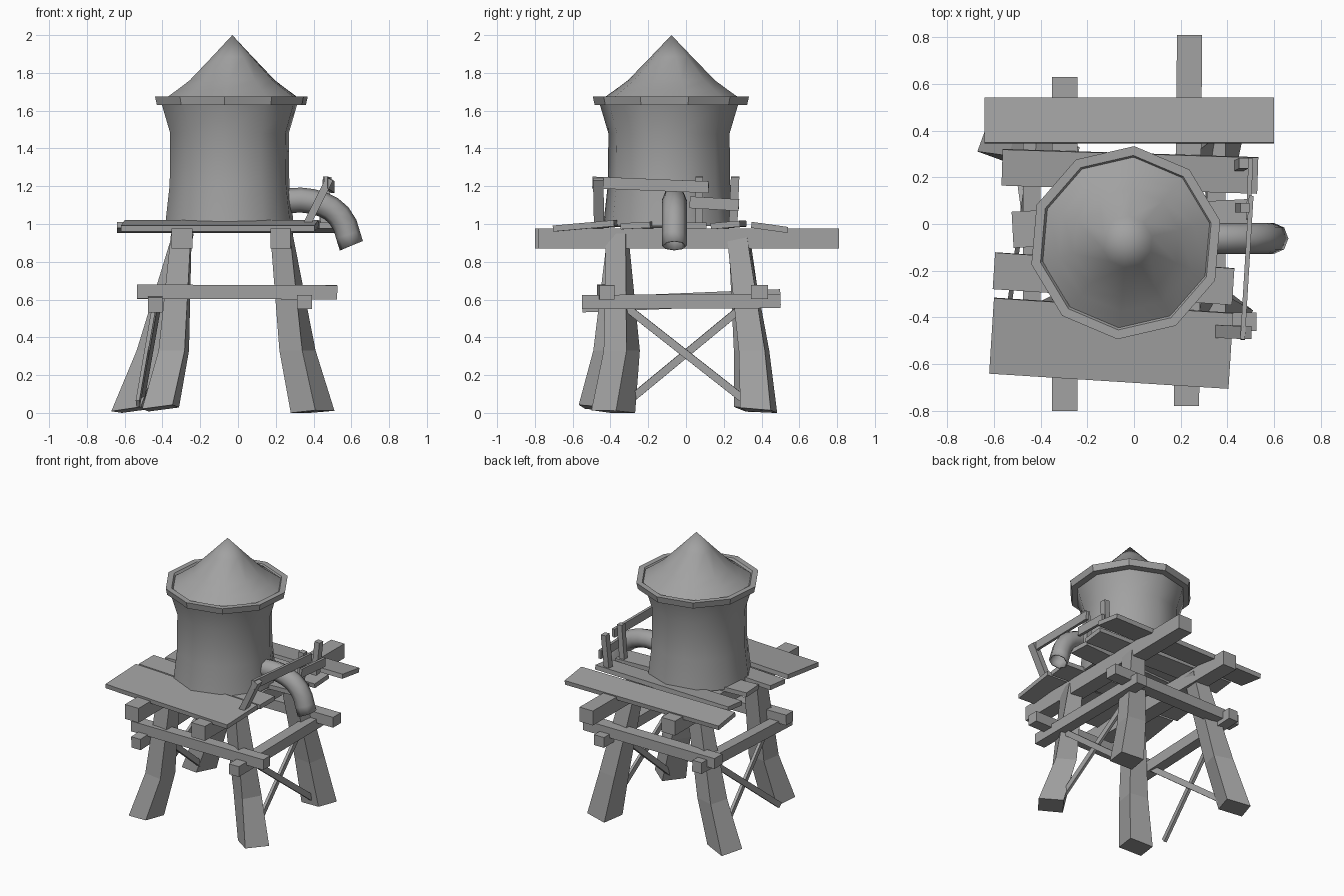
import bpy, bmesh
from math import radians, sin, cos, pi
from mathutils import Vector, Matrix

cube = bpy.data.objects.get("Cube")
if cube:
    bpy.data.objects.remove(cube, do_unlink=True)

grey = bpy.data.materials.new("weathered_grey")
grey.use_nodes = True
COLOR = (0.36, 0.36, 0.36, 1)
grey.diffuse_color = COLOR
grey.node_tree.nodes["Principled BSDF"].inputs["Base Color"].default_value = COLOR


def finish(name, bm, smooth=None):
    """Turn a bmesh into a named object, smooth up to an angle if given."""
    bmesh.ops.recalc_face_normals(bm, faces=bm.faces)
    mesh = bpy.data.meshes.new(name)
    bm.to_mesh(mesh)
    bm.free()
    mesh.materials.append(grey)
    obj = bpy.data.objects.new(name, mesh)
    bpy.context.collection.objects.link(obj)
    if smooth:
        select(obj)
        bpy.ops.object.shade_smooth_by_angle(angle=radians(smooth))
    return obj


def select(obj):
    bpy.ops.object.select_all(action='DESELECT')
    obj.select_set(True)
    bpy.context.view_layer.objects.active = obj


def beam(name, start, end, width, height, roll=0):
    """Box running from start to end; height is measured upward."""
    a, b = Vector(start), Vector(end)
    along = (b - a).normalized()
    guide = Vector((0, 0, 1)) if abs(along.z) < 0.8 else Vector((1, 0, 0))
    side = guide.cross(along).normalized()
    up = along.cross(side)
    frame = Matrix((along, side, up)).transposed().to_4x4()
    bm = bmesh.new()
    bmesh.ops.create_cube(bm, size=1)
    size = Matrix.Diagonal(((b - a).length, width, height, 1))
    turn = Matrix.Rotation(radians(roll), 4, 'X')
    bm.transform(Matrix.Translation((a + b) / 2) @ frame @ turn @ size)
    return finish(name, bm)


def loft(bm, rings, close_ends=True):
    """Skin a list of equal rings of points."""
    loops = [[bm.verts.new(p) for p in ring] for ring in rings]
    n = len(loops[0])
    for low, high in zip(loops, loops[1:]):
        for i in range(n):
            j = (i + 1) % n
            bm.faces.new((low[i], low[j], high[j], high[i]))
    if close_ends:
        bm.faces.new(loops[0])
        bm.faces.new(loops[-1])


def turned(name, centre, profile, smooth=None, sides=10):
    """Revolve (radius, height) pairs about a vertical axis."""
    bm = bmesh.new()
    angles = [radians(85) + 2 * pi * i / sides for i in range(sides)]
    rings = [[(centre[0] + r * cos(t), centre[1] + r * sin(t), z) for t in angles]
             for r, z in profile]
    loft(bm, rings)
    bmesh.ops.remove_doubles(bm, verts=bm.verts, dist=0.0005)
    return finish(name, bm, smooth)


def leg(name, foot, knee, top, twist, lift=0.0):
    """Square post with a bend, flaring and twisting toward the foot."""
    bm = bmesh.new()
    rings = []
    for (x, y), z, side, share in ((foot, lift, .165, 1), (knee, .33, .14, .8),
                                   (top, .95, .105, .2)):
        ring = []
        for i in range(4):
            t = radians(twist * share + 45 + 90 * i)
            dx, dy = side * .707 * cos(t), side * .707 * sin(t)
            # The foot is cut slightly askew
            tilt = .018 * (dx - dy) / side if share == 1 else 0
            ring.append((x + dx, y + dy, max(0, z + tilt)))
        rings.append(ring)
    loft(bm, rings)
    return finish(name, bm)


# Tank, lip and roof
turned("tank", (-.045, -.09), [(.35, .99), (.325, 1.21), (.322, 1.48), (.37, 1.64)], 45)
turned("roof_lip", (-.035, -.08), [(.36, 1.63), (.405, 1.63), (.415, 1.675), (.375, 1.675),
                                   (.365, 1.66)])
turned("roof", (-.03, -.077), [(.37, 1.66), (.30, 1.71), (.232, 1.76), (.11, 1.885),
                               (.0001, 2.0)], 50)

# Legs
leg("front_right_leg", (.395, -.385), (.315, -.34), (.23, -.365), -38)
leg("front_left_leg", (-.41, -.47), (-.34, -.41), (-.30, -.36), -12, .025)
leg("back_right_leg", (.385, .385), (.325, .36), (.23, .27), -12, .01)
leg("back_left_leg", (-.565, .36), (-.45, .34), (-.29, .28), -20, .015)

# Deck joists
beam("left_joist", (-.297, -.80, .923), (-.297, .63, .923), .11, .105)
beam("right_joist", (.225, -.78, .923), (.238, .81, .923), .108, .105)

# Deck planks: start, end, width, roll
planks = [
    ((-.64, .4425, .982), (.60, .4425, .982), .195, -8),
    ((-.565, .243, .995), (.53, .208, .995), .155, 5),
    ((-.52, -.025, .992), (.50, .03, .992), .155, 0),
    ((-.60, -.20, .992), (.425, -.268, .992), .157, 3),
    ((-.61, -.478, .99), (.415, -.543, .99), .325, 5),
]
for number, (a, b, width, roll) in enumerate(planks, 1):
    beam(f"deck_plank_{number}", a, b, width, .032, roll)

# Horizontal ties around the legs
beam("front_tie", (-.535, -.43, .642), (.525, -.418, .638), .08, .075)
beam("back_tie", (-.535, .39, .64), (.525, .39, .64), .09, .075)
beam("left_tie", (-.438, -.55, .572), (-.438, .50, .615), .075, .08)
beam("right_tie", (.352, -.55, .587), (.352, .50, .592), .08, .075)

# Crossed braces on the left and right sides
for name, top_x, foot_x in (("left", -.42, -.51), ("right", .32, .375)):
    beam(f"{name}_brace_falling", (top_x, -.33, .57), (foot_x, .32, .06), .02, .04)
    beam(f"{name}_brace_rising", (top_x - .02, .31, .57), (foot_x - .02, -.32, .05), .02, .04)

# Broken railing
beam("rail_front_post", (.365, -.46, 1.0), (.485, -.465, 1.24), .055, .04)
beam("rail_middle_post", (.455, .07, 1.0), (.475, .07, 1.25), .04, .04)
beam("rail_back_post", (.45, .25, 1.0), (.47, .26, 1.25), .045, .04)
beam("upper_rail", (.465, -.495, 1.22), (.502, .12, 1.195), .02, .062)
beam("lower_rail", (.49, .02, 1.115), (.50, .28, 1.10), .02, .062)

# Drain pipe
curve = bpy.data.curves.new("drain_pipe", 'CURVE')
curve.dimensions = '3D'
curve.bevel_depth = .066
curve.bevel_resolution = 2
curve.resolution_u = 3
path = curve.splines.new('BEZIER')
points = [(.22, 1.12), (.39, 1.12), (.535, 1.045), (.60, .885)]
path.bezier_points.add(len(points) - 1)
for knot, (x, z) in zip(path.bezier_points, points):
    knot.co = (x, -.062, z)
    knot.handle_left_type = knot.handle_right_type = 'AUTO'
curve.materials.append(grey)
pipe = bpy.data.objects.new("drain_pipe", curve)
bpy.context.collection.objects.link(pipe)
select(pipe)
bpy.ops.object.convert(target='MESH')
wall = pipe.modifiers.new("wall", 'SOLIDIFY')
wall.thickness = .01
bpy.ops.object.shade_smooth_by_angle(angle=radians(50))
